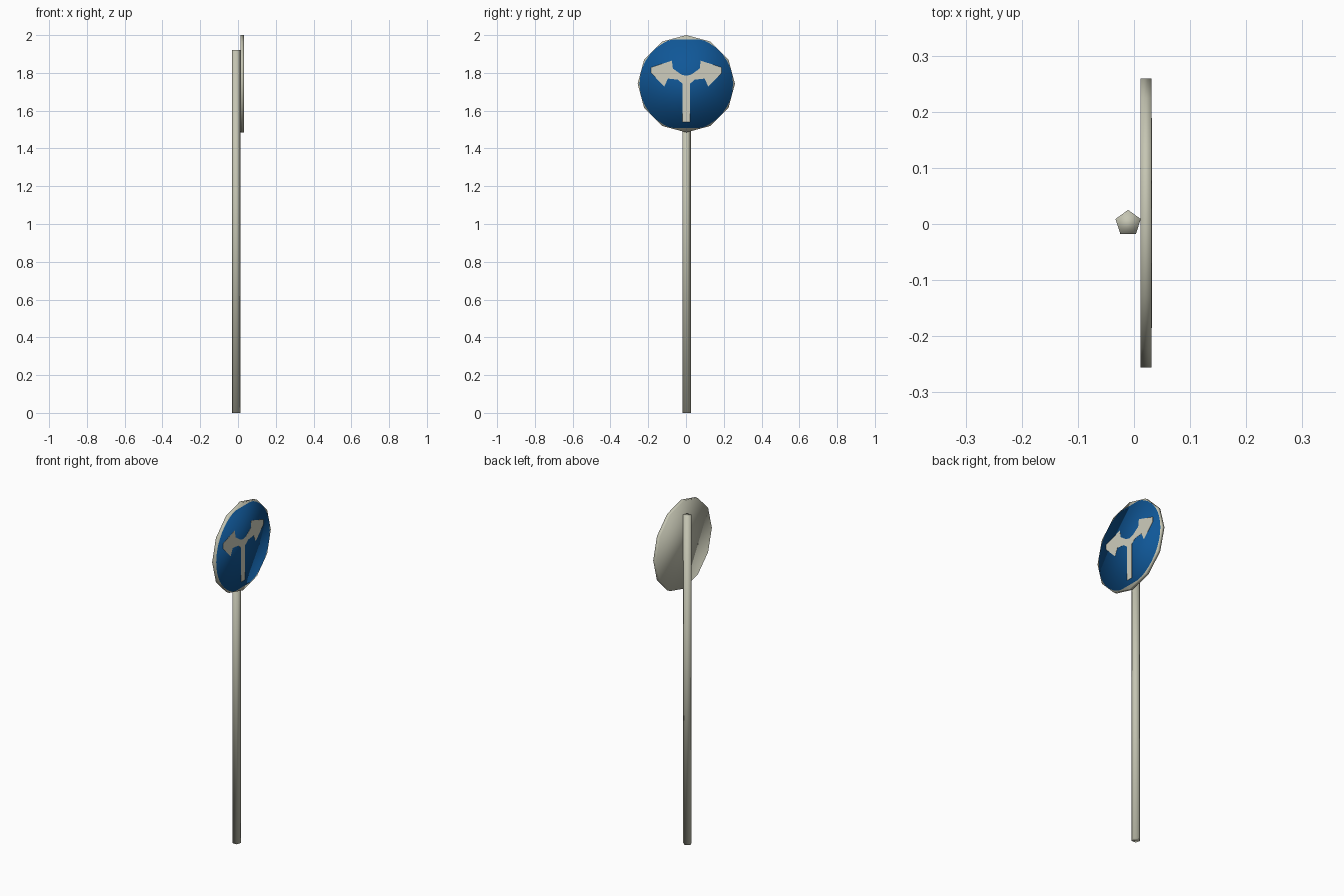
import bpy, bmesh, math
from mathutils import Vector

if "Cube" in bpy.data.objects:
    bpy.data.objects.remove(bpy.data.objects["Cube"])


def material(name, rgb):
    m = bpy.data.materials.new(name)
    m.diffuse_color = (*rgb, 1.0)
    m.use_nodes = True
    m.node_tree.nodes["Principled BSDF"].inputs["Base Color"].default_value = m.diffuse_color
    return m


GREY = material("warm_grey", (0.56, 0.56, 0.45))
BLUE = material("sign_blue", (0.005, 0.095, 0.31))
WHITE = material("arrow_white", (0.62, 0.61, 0.51))


def prism(name, outline, depth, mat, smooth):
    """Extrude a closed outline of 3D points along a vector."""
    bm = bmesh.new()
    face = bm.faces.new([bm.verts.new(p) for p in outline])
    ext = bmesh.ops.extrude_face_region(bm, geom=[face], use_keep_orig=True)
    moved = [v for v in ext["geom"] if isinstance(v, bmesh.types.BMVert)]
    bmesh.ops.translate(bm, verts=moved, vec=Vector(depth))
    bmesh.ops.recalc_face_normals(bm, faces=bm.faces)
    for f in bm.faces:
        f.smooth = smooth
    mesh = bpy.data.meshes.new(name)
    bm.to_mesh(mesh)
    bm.free()
    mesh.materials.append(mat)
    ob = bpy.data.objects.new(name, mesh)
    bpy.context.collection.objects.link(ob)
    return ob


def ring(radius, sides):
    """Points on a circle, the first one straight up."""
    return [(radius * math.sin(2 * math.pi * i / sides),
             radius * math.cos(2 * math.pi * i / sides)) for i in range(sides)]


CY, CZ, R = 0.0015, 1.7425, 0.2575   # sign centre and radius
BACK, FRONT = 0.012, 0.031           # sign thickness along x

# five-sided pole
prism("pole", [(-0.0105 + a, CY + b, 0) for a, b in ring(0.0237, 5)],
      (0, 0, 1.92), GREY, True)

# twelve-sided sign disc
prism("sign_disc", [(BACK, CY + a, CZ + b) for a, b in ring(R, 12)],
      (FRONT - BACK, 0, 0), GREY, True)

# blue field, cut flat at top and bottom
prism("blue_field",
      [(FRONT - 0.002, CY + a, CZ + max(-0.235, min(0.235, b)))
       for a, b in ring(0.247, 48)],
      (0.0026, 0, 0), BLUE, True)

# forked arrow: half outline (y, z), mirrored
half = [(0.0, 1.785), (0.026, 1.791), (0.071, 1.823), (0.076, 1.865),
        (0.187, 1.829), (0.187, 1.800), (0.116, 1.728), (0.097, 1.770),
        (0.045, 1.764), (0.019, 1.742), (0.019, 1.541)]
arrow = half + [(-y, z) for y, z in reversed(half[1:])]
prism("forked_arrow", [(FRONT - 0.001, CY + y, z) for y, z in arrow],
      (0.0024, 0, 0), WHITE, False)
